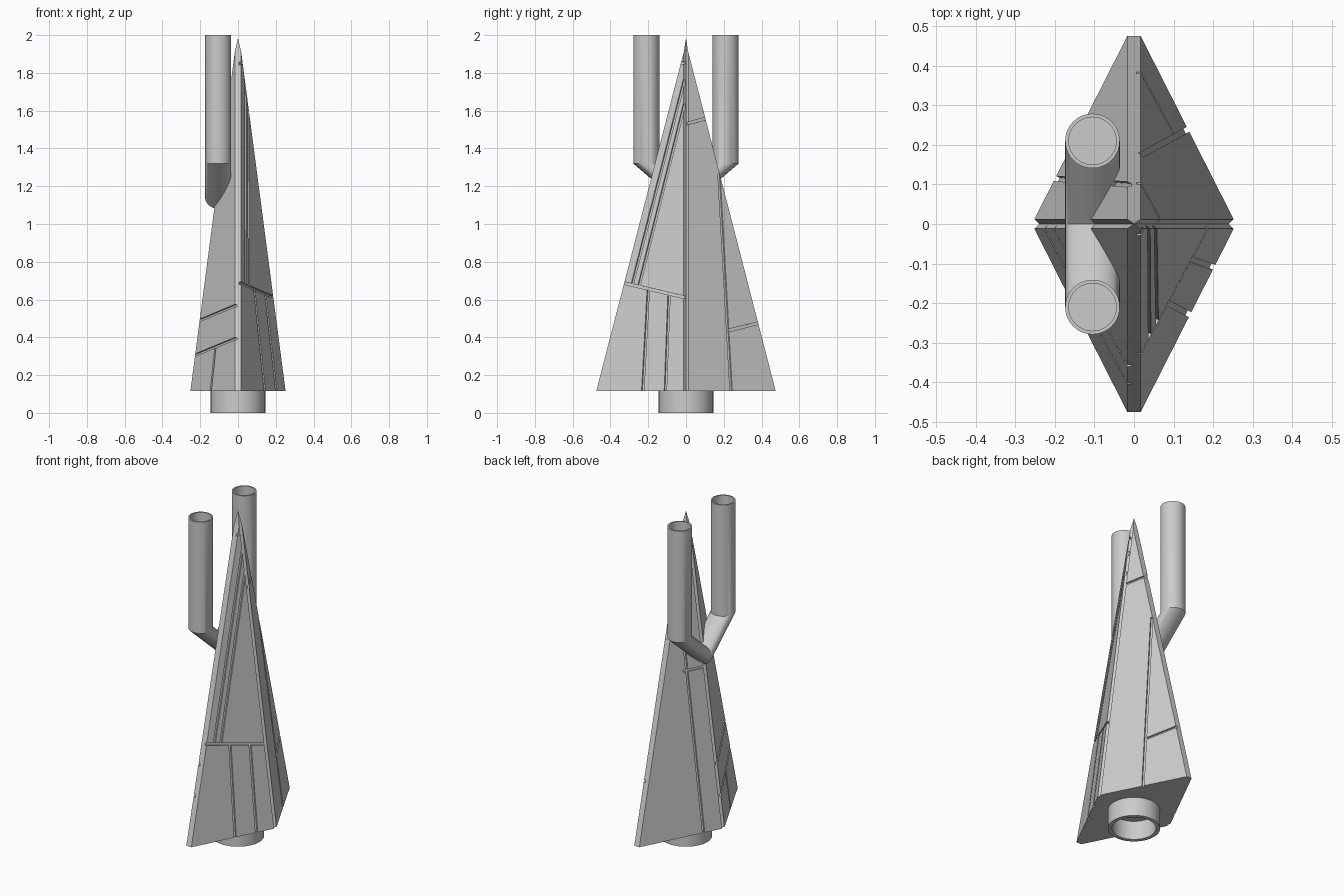
import bpy, bmesh, math
from mathutils import Vector, Matrix

if "Cube" in bpy.data.objects:
    bpy.data.objects.remove(bpy.data.objects["Cube"])

Z0, ZT, TIP = 0.115, 1.91, 1.985      # hull base, shoulder, tip
EX, EY = 0.017, 0.012                 # half widths of the edge strips
WX, WY = 0.235, 0.463                 # facet spread at the base


def add_object(name, bm):
    bmesh.ops.recalc_face_normals(bm, faces=bm.faces)
    mesh = bpy.data.meshes.new(name)
    bm.to_mesh(mesh)
    bm.free()
    ob = bpy.data.objects.new(name, mesh)
    bpy.context.collection.objects.link(ob)
    return ob


def activate(ob):
    bpy.ops.object.select_all(action='DESELECT')
    ob.select_set(True)
    bpy.context.view_layer.objects.active = ob


def loft(bm, rings, closed=False):
    """Skin rings of points; cap the ends or join last to first."""
    loops = [[bm.verts.new(p) for p in r] for r in rings]
    pairs = list(zip(loops, loops[1:]))
    if closed:
        pairs.append((loops[-1], loops[0]))
    for a, b in pairs:
        for i in range(len(a)):
            j = (i + 1) % len(a)
            bm.faces.new((a[i], a[j], b[j], b[i]))
    if not closed:
        bm.faces.new(loops[0])
        bm.faces.new(loops[-1])
    return loops


# Hull: faceted spike with flat front/back edges and notched side edges
def section(t):
    z = Z0 + (1 - t) * (ZT - Z0)
    hx, hy = EX + WX * t, EY + WY * t
    half = [(hx - 0.012, 0), (hx, EY), (EX, hy), (-EX, hy), (-hx, EY)]
    return [Vector((x, y, z)) for x, y in half] + [Vector((-x, -y, z)) for x, y in half]


bm = bmesh.new()
loops = loft(bm, [section(1), section(0.0)])
bm.faces.ensure_lookup_table()
bmesh.ops.delete(bm, geom=[bm.faces[-1]], context='FACES_ONLY')
tip = bm.verts.new((0, 0, TIP))
top = loops[1]
for i in range(10):
    bm.faces.new((top[i], top[(i + 1) % 10], tip))
bmesh.ops.remove_doubles(bm, verts=bm.verts, dist=1e-5)
hull = add_object("hull", bm)


# Panel grooves: thin boxes laid along lines on each hull facet
def on_facet(h, z, sx, sy, use_x):
    t = 1 - (z - Z0) / (ZT - Z0)
    if use_x:
        x, y = h, EY + WY * (t - (h - EX) / WX)
    else:
        x, y = EX + WX * (t - (h - EY) / WY), h
    return Vector((sx * x, sy * y, z))


def groove(bm, a, b, sx, sy, use_x):
    p, q = on_facet(*a, sx, sy, use_x), on_facet(*b, sx, sy, use_x)
    n = Vector((sx / WX, sy / WY, 1 / (ZT - Z0))).normalized()
    d = (q - p).normalized()
    rot = Matrix((d, n.cross(d), n)).transposed().to_4x4()
    size = Matrix.Diagonal(((q - p).length + 0.012, 0.014, 0.03, 1))
    mid = (p + q) / 2 + n * 0.005
    bmesh.ops.create_cube(bm, size=1, matrix=Matrix.Translation(mid) @ rot @ size)


# (x sign, y sign, first number is |x| instead of |y|, lines of (offset, z))
PANELS = [
    (1, -1, False, [((.34, .69), (0, .61)), ((.20, .65), (.23, .10)),
                    ((.09, .63), (.11, .10)), ((.285, .68), (.01, 1.76)),
                    ((.25, .67), (.01, 1.63)), ((.035, 1.85), (0, 1.855))]),
    (1, 1, False, [((0, 1.53), (.12, 1.562)), ((.175, 1.26), (.24, .10)),
                   ((.22, .435), (.39, .477))]),
    (-1, -1, True, [((.21, .487), (0, .575)), ((.235, .303), (0, .40)),
                    ((.12, .345), (.146, .10))]),
    (-1, 1, False, [((.10, 1.58), (.115, .10)), ((.12, 1.07), (0, 1.07))]),
]
for sx, sy, use_x, lines in PANELS:
    for a, b in lines:
        bm = bmesh.new()
        groove(bm, a, b, sx, sy, use_x)
        cutter = add_object("groove_cutter", bm)
        cutter.hide_render = True
        activate(hull)
        mod = hull.modifiers.new("groove", 'BOOLEAN')
        mod.operation, mod.solver, mod.object = 'DIFFERENCE', 'EXACT', cutter
        bpy.ops.object.modifier_apply(modifier=mod.name)
        bpy.data.objects.remove(cutter)


# Twin pipes: two hollow uprights joined by a sheared V passing into the hull
N, CX, CY, R = 40, -0.105, 0.21, 0.069
ANG = [2 * math.pi * i / N for i in range(N)]


def pipe_ring(side, z, r):
    return [(CX + r * math.cos(a), side * (CY + r * math.sin(a)), z) for a in ANG]


def leg(side):
    return [pipe_ring(side, 1.85, 0.06), pipe_ring(side, 2.0, 0.06),
            pipe_ring(side, 2.0, R), pipe_ring(side, 1.32, R)]


vee = [(CX + R * math.cos(a), 0, 1.32 - 0.857 * (CY + R * math.sin(a))) for a in ANG]
bm = bmesh.new()
loft(bm, leg(1) + [vee] + leg(-1)[::-1])
pipes = add_object("twin_pipes", bm)

# Engine nozzle: short open ring under the hull
bm = bmesh.new()
loft(bm, [[(r * math.cos(a), r * math.sin(a), z) for a in ANG]
          for r, z in [(.145, .118), (.145, 0), (.122, 0), (.122, .118)]], closed=True)
nozzle = add_object("engine_nozzle", bm)

for ob in (pipes, nozzle):
    activate(ob)
    bpy.ops.object.shade_smooth_by_angle(angle=math.radians(30))
